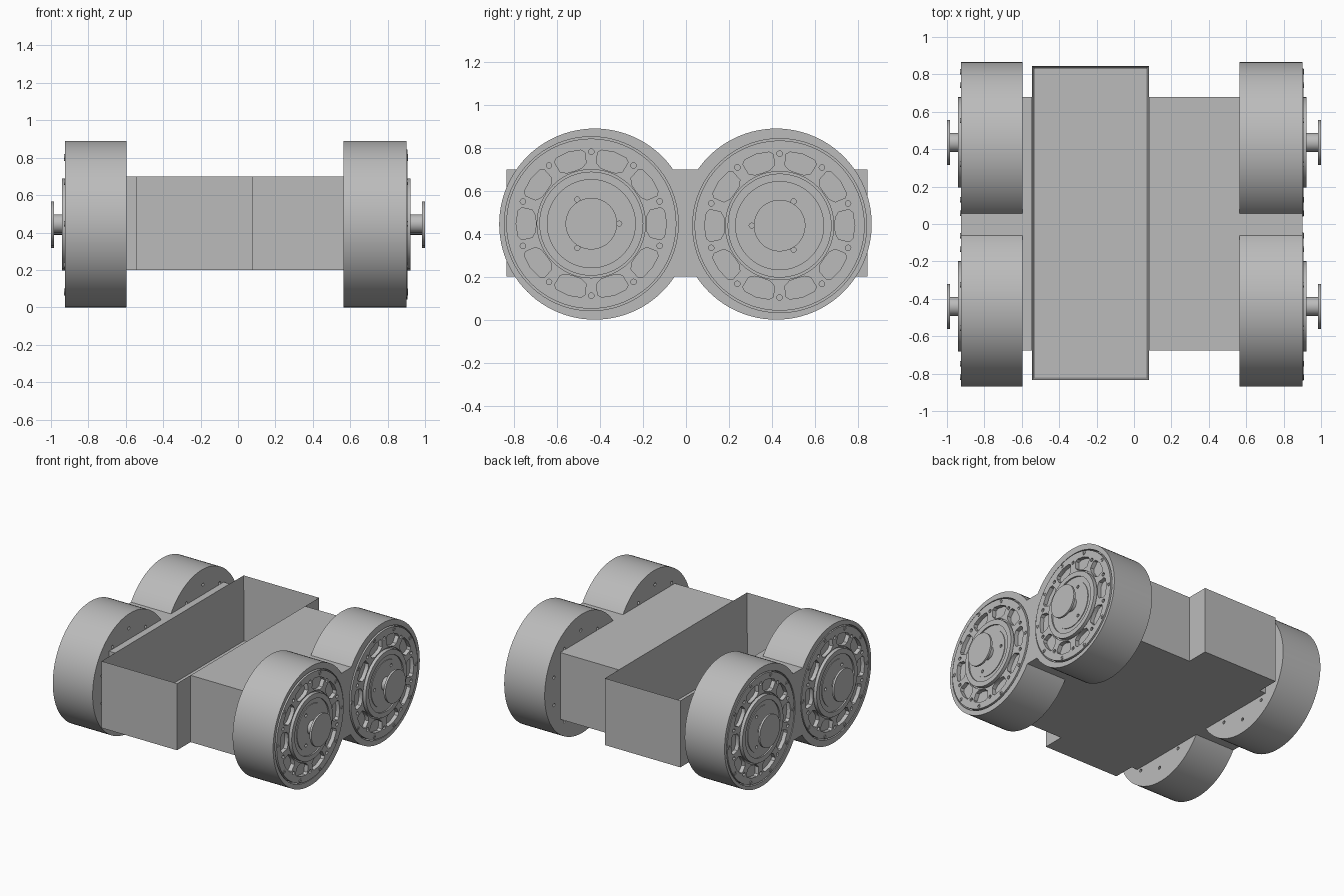
import bpy
import bmesh
from math import sin, cos, pi, radians

cube = bpy.data.objects.get("Cube")
if cube:
    bpy.data.objects.remove(cube, do_unlink=True)

grey = bpy.data.materials.new("plain_grey")
grey.use_nodes = True
colour = (0.5, 0.5, 0.5, 1)
grey.diffuse_color = colour
grey.node_tree.nodes["Principled BSDF"].inputs["Base Color"].default_value = colour


def finish(name, bm):
    bmesh.ops.recalc_face_normals(bm, faces=bm.faces)
    mesh = bpy.data.meshes.new(name)
    bm.to_mesh(mesh)
    bm.free()
    mesh.materials.append(grey)
    obj = bpy.data.objects.new(name, mesh)
    bpy.context.collection.objects.link(obj)
    return obj


def box(name, lo, hi):
    bm = bmesh.new()
    bmesh.ops.create_cube(bm, size=1)
    for v in bm.verts:
        v.co = [(a + b) / 2 + c * (b - a) for a, b, c in zip(lo, hi, v.co)]
    return finish(name, bm)


def lathe(name, profile, side, y, z, steps=96):
    """Spin (x, radius) points around an axle parallel to x."""
    bm = bmesh.new()
    verts = [bm.verts.new((side * x, y + r, z)) for x, r in profile]
    edges = [bm.edges.new(pair) for pair in zip(verts, verts[1:])]
    bmesh.ops.spin(bm, geom=verts + edges, cent=(0, y, z), axis=(1, 0, 0),
                   angle=2 * pi, steps=steps, use_merge=False)
    bmesh.ops.remove_doubles(bm, verts=bm.verts, dist=0.0001)
    return finish(name, bm)


def prisms(name, outlines, side, x0, x1, y, z):
    """Extrude outlines given as (y, z) points along x."""
    bm = bmesh.new()
    for points in outlines:
        face = bm.faces.new([bm.verts.new((side * x0, y + a, z + b)) for a, b in points])
        moved = bmesh.ops.extrude_face_region(bm, geom=[face], use_keep_orig=True)["geom"]
        for v in moved:
            if isinstance(v, bmesh.types.BMVert):
                v.co.x = side * x1
    return finish(name, bm)


def polar(r, degrees):
    return r * cos(radians(degrees)), r * sin(radians(degrees))


def circles(ring, radius, count, start):
    result = []
    for k in range(count):
        cy, cz = polar(ring, start + 360 * k / count)
        result.append([(cy + a, cz + b) for a, b in
                       (polar(radius, 30 * i) for i in range(12))])
    return result


def pockets():
    shape = [(.262, -8), (.258, 0), (.262, 8), (.282, 13), (.333, 13),
             (.346, 10), (.35, 0), (.346, -10), (.333, -13), (.282, -13)]
    return [[polar(r, a + 36 * k) for r, a in shape] for k in range(10)]


def cut(obj, *cutters):
    for cutter in cutters:
        cutter.hide_render = True
        mod = obj.modifiers.new("cut", "BOOLEAN")
        mod.operation = "DIFFERENCE"
        mod.solver = "EXACT"
        mod.object = cutter
    graph = bpy.context.evaluated_depsgraph_get()
    mesh = bpy.data.meshes.new_from_object(obj.evaluated_get(graph))
    obj.modifiers.clear()
    obj.data = mesh
    for cutter in cutters:
        bpy.data.objects.remove(cutter, do_unlink=True)


def smooth(obj):
    bpy.ops.object.select_all(action="DESELECT")
    obj.select_set(True)
    bpy.context.view_layer.objects.active = obj
    bpy.ops.object.shade_smooth_by_angle(angle=radians(30))


# Chassis blocks either side of the open tray
box("chassis_left", (.08, -.675, .2), (.57, .68, .7))
box("chassis_right", (-.6, -.675, .2), (-.545, .68, .7))

# Open tray with thin walls
bm = bmesh.new()
bmesh.ops.create_cube(bm, size=1)
for v in bm.verts:
    v.co = (-.2325 + v.co.x * .625, .005 + v.co.y * 1.68, .45 + v.co.z * .5)
top = [f for f in bm.faces if f.calc_center_median().z > .69]
bmesh.ops.inset_region(bm, faces=top, thickness=.02)
bmesh.ops.translate(bm, verts=top[0].verts, vec=(0, 0, -.48))
finish("tray", bm)

# Wheels: inner face, outer face and hub plate position per side
for side, label, inner, outer, plate in ((1, "left", .565, .9, .906),
                                         (-1, "right", .595, .925, .925)):
    bridge = box(label + "_wheel_bridge", (min(side * inner, side * outer), -.07, .2),
                 (max(side * inner, side * outer), .07, .7))
    recesses = []
    for end, tyre_y, hub_y, hub_z in (("front", -.425, -.441, .447),
                                      ("back", .42, .436, .438)):
        name = end + "_" + label + "_"

        # Tyre with hub recess and holes on the inner face
        tyre = lathe(name + "tyre", [(inner, 0), (inner, .445), (outer, .445), (outer, 0)],
                     side, tyre_y, .445)
        rim = [(outer - .05, 0), (outer - .05, .405), (outer + .05, .405), (outer + .05, 0)]
        cut(tyre, lathe("recess", rim, side, hub_y, hub_z),
            prisms("holes", circles(.335, .012, 10, 18), side,
                   inner - .05, inner + .1, hub_y, hub_z))
        smooth(tyre)
        recesses.append(lathe("recess", rim, side, hub_y, hub_z))

        # Hub plate, stepped centre, axle and flange
        p = plate
        hub = lathe(name + "hub", [
            (p - .06, 0), (p - .06, .396), (p, .396), (p, .252), (p - .012, .252),
            (p - .012, .242), (p + .017, .242), (p + .017, .205), (p + .007, .205),
            (p + .007, .17), (p + .012, .17), (p + .012, .05), (.985, .05),
            (.985, .12), (1, .12), (1, 0)], side, hub_y, hub_z)
        cut(hub,
            prisms("pockets", pockets(), side, p - .03, p + .03, hub_y, hub_z),
            prisms("spoke_holes", circles(.335, .013, 10, 18), side,
                   p - .04, p + .03, hub_y, hub_z),
            prisms("centre_holes", circles(.13, .012, 3, 0 if end == "front" else 180),
                   side, p - .01, p + .04, hub_y, hub_z))
        smooth(hub)

        # Bolt heads with sockets
        bolts = prisms(name + "bolts", circles(.378, .014, 10, 0), side,
                       p - .01, p + .004, hub_y, hub_z)
        cut(bolts, prisms("sockets", circles(.378, .008, 10, 0), side,
                          p - .006, p + .02, hub_y, hub_z))
    cut(bridge, *recesses)
